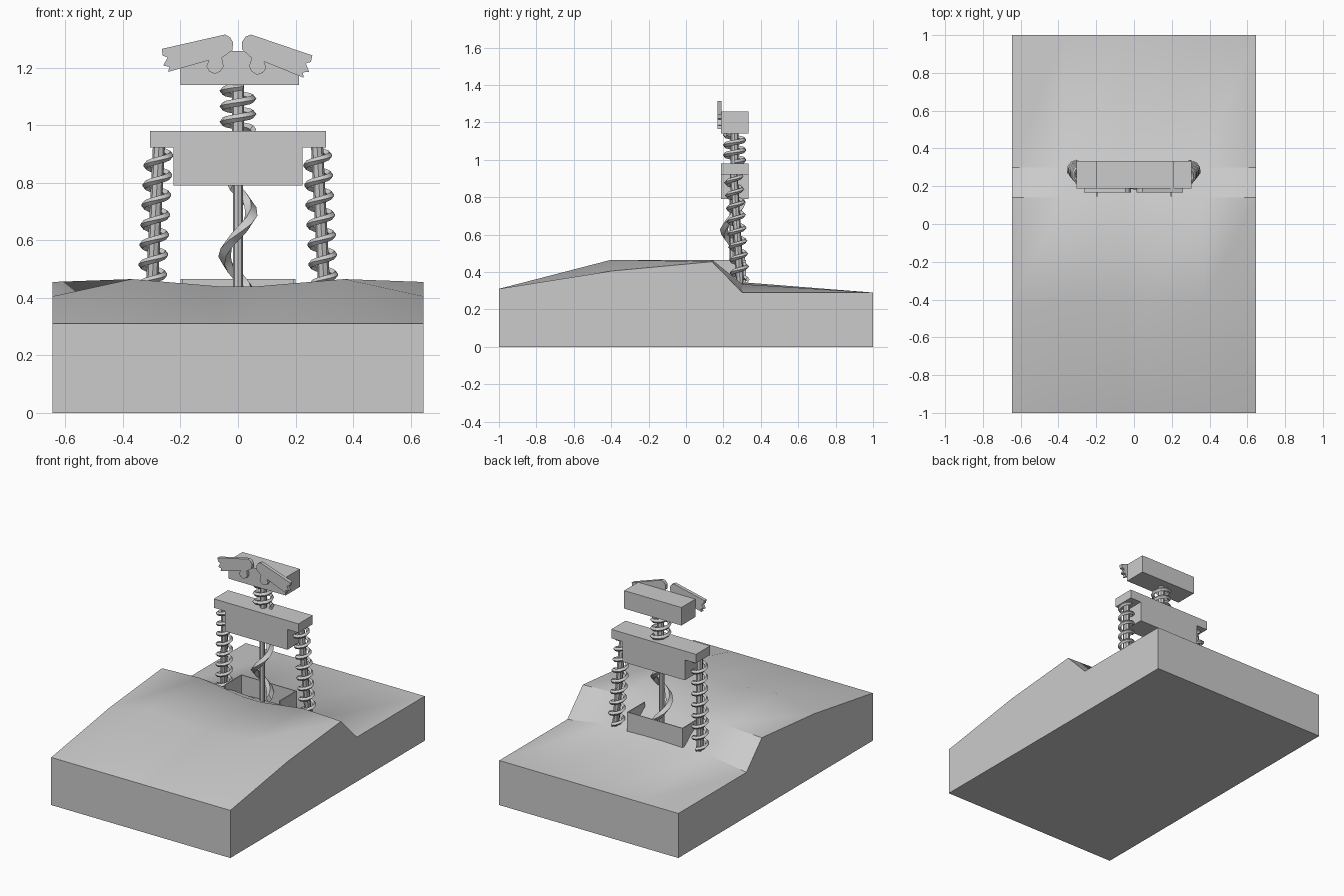
import bpy, bmesh
from math import sin, cos, pi, radians
from mathutils import Vector, Matrix

if "Cube" in bpy.data.objects:
    bpy.data.objects.remove(bpy.data.objects["Cube"])


def finish(name, bm, smooth=True):
    bmesh.ops.recalc_face_normals(bm, faces=bm.faces[:])
    me = bpy.data.meshes.new(name)
    bm.to_mesh(me)
    bm.free()
    ob = bpy.data.objects.new(name, me)
    bpy.context.collection.objects.link(ob)
    if smooth:
        bpy.ops.object.select_all(action='DESELECT')
        ob.select_set(True)
        bpy.context.view_layer.objects.active = ob
        bpy.ops.object.shade_smooth_by_angle(angle=radians(35))
    return ob


def extrude_xz(name, pts, y0, y1):
    """Extrude an x-z outline along y."""
    bm = bmesh.new()
    f = bm.faces.new([bm.verts.new((x, y0, z)) for x, z in pts])
    g = bmesh.ops.extrude_face_region(bm, geom=[f])['geom']
    bmesh.ops.translate(bm, verts=[v for v in g if isinstance(v, bmesh.types.BMVert)],
                        vec=(0, y1 - y0, 0))
    return finish(name, bm, False)


def tube(name, rings):
    """Closed tube through rings of points."""
    bm = bmesh.new()
    rs = [[bm.verts.new(p) for p in r] for r in rings]
    n = len(rs[0])
    for a, b in zip(rs, rs[1:]):
        for i in range(n):
            j = (i + 1) % n
            bm.faces.new((a[i], a[j], b[j], b[i]))
    bm.faces.new(rs[0])
    bm.faces.new(rs[-1])
    return finish(name, bm)


def pole(name, path, sides=8):
    """Upright rod through (x, y, z, radius) stations."""
    tube(name, [[(x + r * cos(2 * pi * k / sides), y + r * sin(2 * pi * k / sides), z)
                 for k in range(sides)] for x, y, z, r in path])


def helix(name, top, bottom, radius, turns, w, h, start=0, seg=10):
    """Coil with a diamond section around a leaning axis."""
    a, b = Vector(bottom), Vector(top)
    n = round(turns * seg)
    rings = []
    for i in range(n + 1):
        t = start + 2 * pi * turns * i / n
        c = a.lerp(b, i / n)
        d = Vector((cos(t), sin(t), 0))
        up = Vector((0, 0, 1))
        rings.append([c + d * (radius + u * w) + up * v * h
                      for u, v in ((1, 0), (0, 1), (-1, 0), (0, -1))])
    tube(name, rings)


# ground block with a ridge, shallow centre dip and step down behind
xs = [-.645, -.37, -.07, .07, .37, .645]
rows = [(-1, .31, .31, .31), (-.4, .405, .465, .44), (.14, .455, .465, .425),
        (.3, .29, .335, .345), (1, .29, .29, .29)]
bm = bmesh.new()
top = [[bm.verts.new((x, y, z)) for x, z in zip(xs, (e, m, c, c, m, e))] for y, e, m, c in rows]
low = [[bm.verts.new((x, r[0], 0)) for x in xs] for r in rows]
for j in range(4):
    for i in range(5):
        for g in (top, low):
            bm.faces.new((g[j][i], g[j][i + 1], g[j + 1][i + 1], g[j + 1][i]))
    for i in (0, 5):
        bm.faces.new((top[j][i], top[j + 1][i], low[j + 1][i], low[j][i]))
for i in range(5):
    for j in (0, 4):
        bm.faces.new((top[j][i], top[j][i + 1], low[j][i + 1], low[j][i]))
finish("ground_block", bm)

# open tray dug in behind the ridge
bm = bmesh.new()
corner = [(-.2, .145), (-.2, .32), (.2, .32), (.2, .145)]
a = [bm.verts.new((x, y, .465)) for x, y in corner]
b = [bm.verts.new((x, y, .33)) for x, y in corner]
for i in range(3):
    bm.faces.new((a[i], a[i + 1], b[i + 1], b[i]))
bm.faces.new(b)
tray = finish("drill_tray", bm, False)
m = tray.modifiers.new("walls", 'SOLIDIFY')
m.thickness = .008

# T-shaped body and head
extrude_xz("body", [(-.305, .98), (-.305, .922), (-.225, .922), (-.225, .79),
                    (.225, .79), (.225, .922), (.305, .922), (.305, .98)], .187, .333)
extrude_xz("head", [(-.2, 1.14), (.212, 1.14), (.212, 1.257), (-.2, 1.257)], .187, .333)

# sprung legs with pointed feet
for s, side in ((-1, "left"), (1, "right")):
    t, f = (s * .275, .255, .925), (s * .303, .288, .36)
    pole(side + "_leg", [(*t, .021), (*f, .021), (s * .306, .292, .30, .004)])
    helix(side + "_leg_spring", (t[0], t[1], .912), f, .042, 8, .011, .013, start=pi / 2)

# neck with spring
pole("neck", [(0, .26, .97, .021), (0, .26, 1.15, .021)])
helix("neck_spring", (0, .26, 1.135), (0, .26, .985), .053, 2.8, .011, .014)

# central drill
pole("drill_shaft", [(0, .25, .80, .017), (0, .25, .34, .017)])
helix("drill_blade", (0, .25, .80), (0, .25, .40), .047, 1.35, .022, .026, start=0, seg=10)

# brow plates with ragged ends and a round lobe
plate = [(-.265, 1.265), (-.045, 1.315), (-.028, 1.306), (-.017, 1.287), (-.02, 1.26),
         (-.056, 1.234), (-.05, 1.205), (-.06, 1.188), (-.08, 1.178), (-.1, 1.187),
         (-.11, 1.205), (-.1, 1.226), (-.243, 1.185), (-.238, 1.203), (-.26, 1.207),
         (-.245, 1.235), (-.262, 1.242)]
extrude_xz("left_brow", plate, .168, .19)
pivot = Vector((.045, 1.315))
turn = Matrix.Rotation(radians(-6), 2)
right = [pivot + turn @ (Vector((-x, z)) - pivot) for x, z in plate]
extrude_xz("right_brow", [tuple(p) for p in right], .168, .19)
